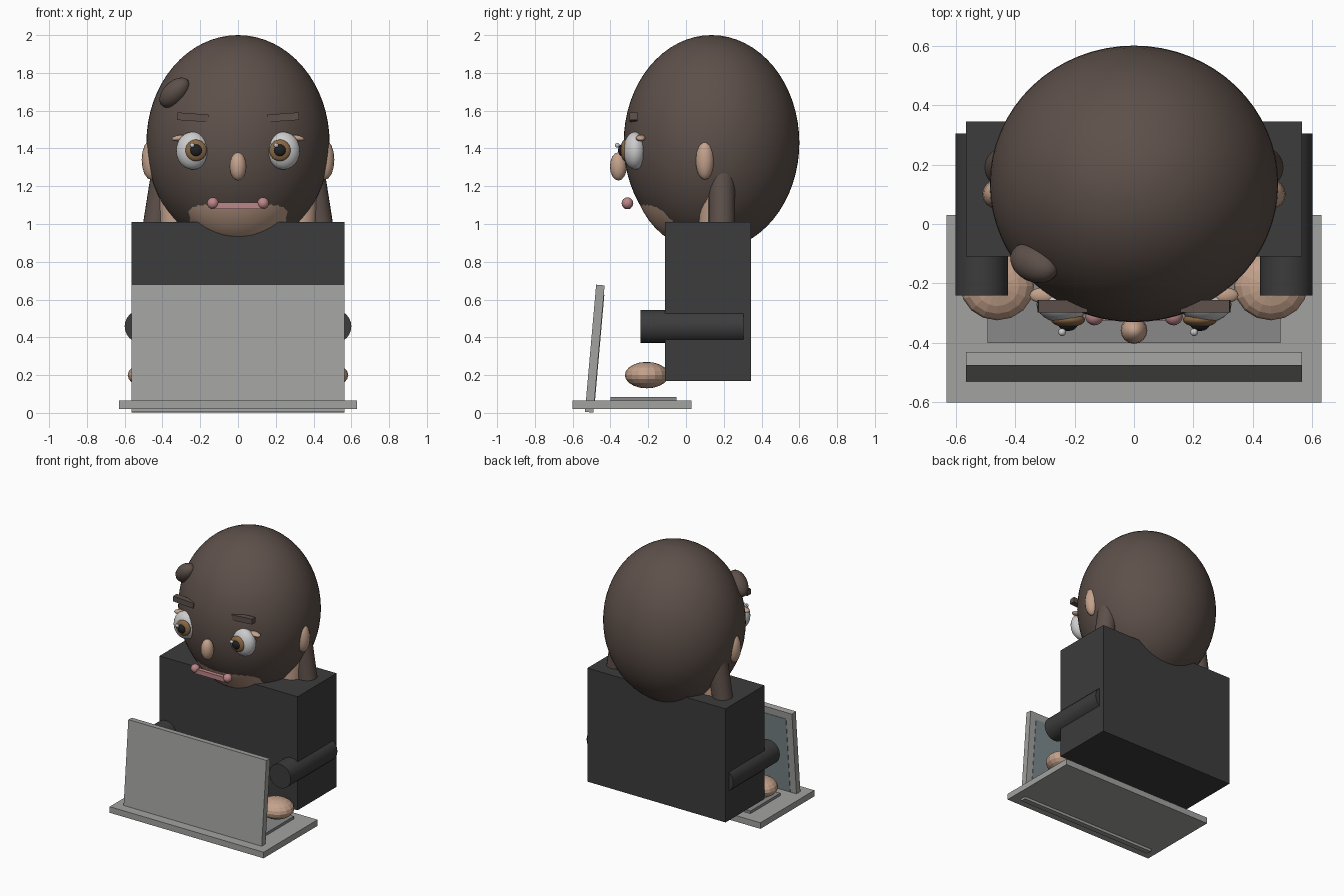
import bpy
from math import radians, pi
from mathutils import Vector

if "Cube" in bpy.data.objects:
    bpy.data.objects.remove(bpy.data.objects["Cube"])


def material(name, r, g, b):
    m = bpy.data.materials.new(name)
    m.diffuse_color = (r, g, b, 1)
    m.use_nodes = True
    m.node_tree.nodes["Principled BSDF"].inputs["Base Color"].default_value = m.diffuse_color
    return m


HAIR = material("dark_brown", 0.11, 0.08, 0.068)
SKIN = material("skin", 0.55, 0.36, 0.26)
CLOTH = material("charcoal", 0.045, 0.045, 0.045)
WHITE = material("white", 0.85, 0.85, 0.85)
IRIS = material("iris_brown", 0.25, 0.14, 0.06)
BLACK = material("black", 0.015, 0.015, 0.015)
PINK = material("lip_pink", 0.5, 0.24, 0.25)
METAL = material("metal", 0.36, 0.36, 0.35)
KEYS = material("key_grey", 0.25, 0.25, 0.25)
GLASS = material("screen_glass", 0.2, 0.25, 0.26)


def finish(name, mat, smooth=False):
    ob = bpy.context.object
    ob.name = name
    ob.data.materials.append(mat)
    if smooth:
        bpy.ops.object.shade_smooth_by_angle(angle=radians(35))
    return ob


def ball(name, loc, radii, mat, seg=24, rot=(0, 0, 0)):
    bpy.ops.mesh.primitive_uv_sphere_add(segments=seg, ring_count=seg // 2,
                                         location=loc, rotation=rot)
    bpy.context.object.scale = radii
    return finish(name, mat, True)


def box(name, loc, size, mat, rot=(0, 0, 0)):
    bpy.ops.mesh.primitive_cube_add(size=1, location=loc, rotation=rot)
    bpy.context.object.scale = size
    return finish(name, mat)


def rod(name, a, b, r, mat, seg=24):
    a, b = Vector(a), Vector(b)
    d = b - a
    bpy.ops.mesh.primitive_cylinder_add(
        vertices=seg, radius=r, depth=d.length, location=(a + b) / 2,
        rotation=d.to_track_quat('Z', 'Y').to_euler())
    return finish(name, mat, True)


# hair shell over the head, with a small tuft on the forehead
ball("hair", (0, 0.135, 1.43), (0.485, 0.465, 0.57), HAIR, 64)
ball("head", (0, 0.05, 1.36), (0.42, 0.35, 0.48), SKIN, 48)
ball("hair_tuft", (-0.335, -0.13, 1.695), (0.1, 0.065, 0.06), HAIR, 24,
     (0, radians(-42), radians(-25)))

# torso
box("torso", (0, 0.1175, 0.59), (1.13, 0.455, 0.84), CLOTH)

# nose and mouth
ball("nose", (0, -0.358, 1.305), (0.045, 0.045, 0.075), SKIN, 16)
box("mouth", (0, -0.31, 1.097), (0.27, 0.03, 0.035), PINK)

# mirrored parts
for side, s in (("left", -1), ("right", 1)):
    ball(side + "_eye", (s * 0.24, -0.27, 1.388), (0.088, 0.062, 0.1), WHITE)
    ball(side + "_iris", (s * 0.222, -0.322, 1.39), (0.057, 0.025, 0.057), IRIS)
    ball(side + "_pupil", (s * 0.222, -0.338, 1.39), (0.032, 0.022, 0.032), BLACK, 16)
    ball(side + "_eye_glint", (s * 0.222 - 0.02, -0.364, 1.417),
         (0.013, 0.013, 0.013), WHITE, 12)
    ball(side + "_eyelid", (s * 0.308, -0.24, 1.455), (0.044, 0.026, 0.016), SKIN,
         16, (0, s * radians(8), 0))
    box(side + "_brow", (s * 0.24, -0.277, 1.565), (0.165, 0.042, 0.04), HAIR,
        (0, -s * radians(4), 0))
    ball(side + "_mouth_corner", (s * 0.133, -0.31, 1.11), (0.031,) * 3, PINK, 16)
    ball(side + "_ear", (s * 0.46, 0.1, 1.34), (0.05, 0.05, 0.106), SKIN, 16)
    # hanging hair lock and the skin behind it
    rod(side + "_hair_lock", (s * 0.445, 0.19, 0.92), (s * 0.385, 0.19, 1.3), 0.07, HAIR)
    rod(side + "_neck_side", (s * 0.325, 0.155, 0.92), (s * 0.345, 0.155, 1.25), 0.085, SKIN)
    # forearm sleeve and hand
    rod(side + "_sleeve", (s * 0.512, 0.305, 0.458), (s * 0.512, -0.24, 0.458), 0.088, CLOTH)
    bpy.ops.mesh.primitive_uv_sphere_add(segments=16, ring_count=10,
                                         location=(s * 0.46, -0.208, 0.2))
    bpy.context.object.scale = (0.124, 0.116, 0.07)
    finish(side + "_hand", SKIN)

# laptop: base, key area, tilted lid and display
box("laptop_base", (0, -0.285, 0.042), (1.26, 0.63, 0.045), METAL)
box("keyboard", (0, -0.225, 0.073), (0.985, 0.35, 0.022), KEYS)
tilt = (-0.088, 0, 0)
box("laptop_lid", (0, -0.483, 0.34), (1.13, 0.045, 0.676), METAL, tilt)
box("display", (0, -0.46, 0.345), (1.03, 0.006, 0.56), GLASS, tilt)
